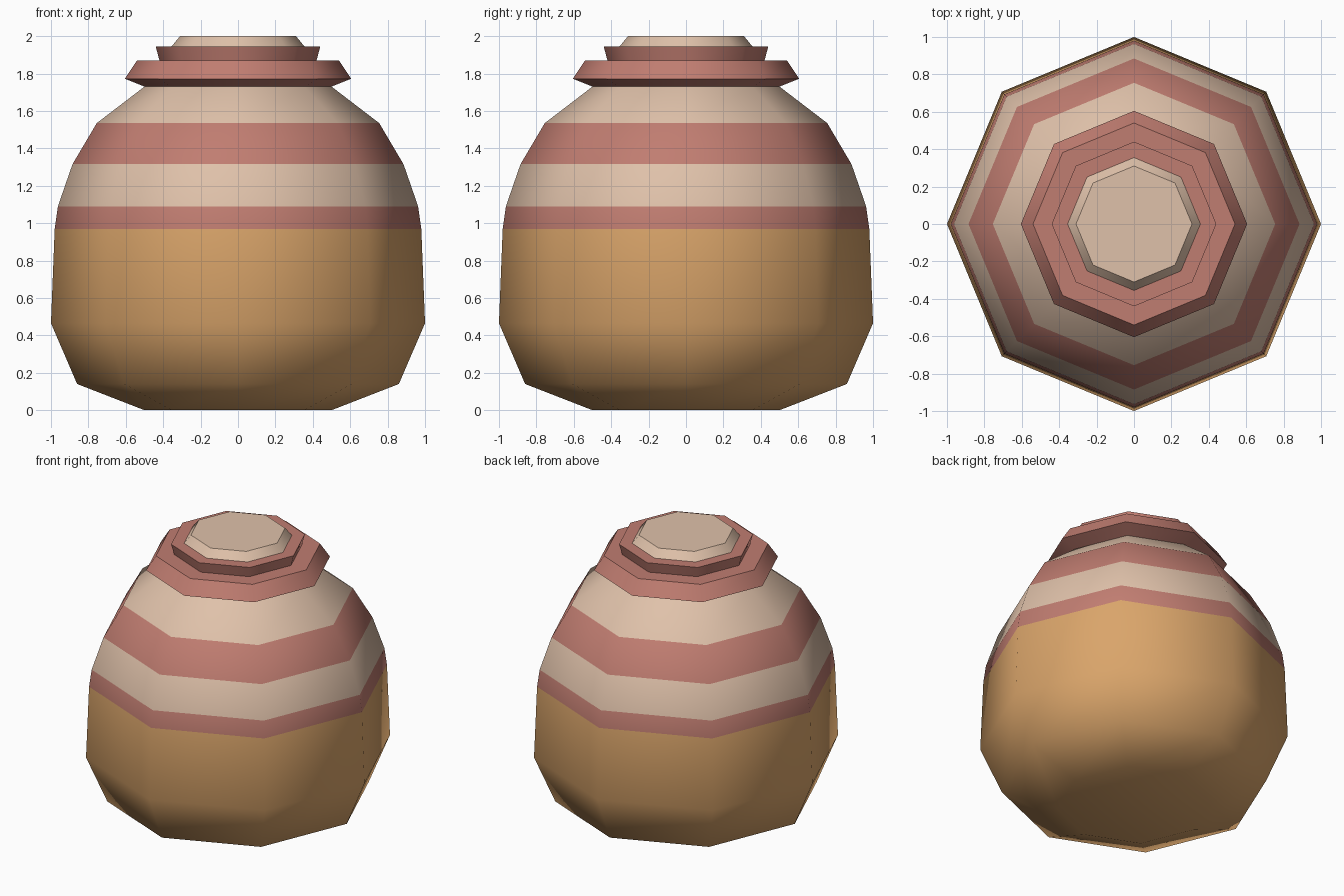
import bpy, bmesh, math

if "Cube" in bpy.data.objects:
    bpy.data.objects.remove(bpy.data.objects["Cube"])

SIDES = 8


def material(name, rgb):
    m = bpy.data.materials.new(name)
    m.diffuse_color = (*rgb, 1)
    m.use_nodes = True
    m.node_tree.nodes["Principled BSDF"].inputs["Base Color"].default_value = m.diffuse_color
    return m


ochre = material("ochre", (0.70, 0.375, 0.145))
pink = material("dusty pink", (0.53, 0.205, 0.165))
cream = material("cream", (0.74, 0.535, 0.40))


def lathe(name, profile, mats, bands, cap_bottom=False, cap_top=False, angle=60):
    """Spin a (radius, z) profile into an octagonal shell, one band index per step."""
    bm = bmesh.new()
    rings = [[bm.verts.new((r * math.cos(math.tau * i / SIDES),
                            r * math.sin(math.tau * i / SIDES), z))
              for i in range(SIDES)] for r, z in profile]
    for lo, hi, band in zip(rings, rings[1:], bands):
        for i in range(SIDES):
            j = (i + 1) % SIDES
            bm.faces.new((lo[i], lo[j], hi[j], hi[i])).material_index = band
    if cap_bottom:
        bm.faces.new(rings[0][::-1]).material_index = bands[0]
    if cap_top:
        bm.faces.new(rings[-1]).material_index = bands[-1]
    mesh = bpy.data.meshes.new(name)
    bm.to_mesh(mesh)
    bm.free()
    for m in mats:
        mesh.materials.append(m)
    ob = bpy.data.objects.new(name, mesh)
    bpy.context.collection.objects.link(ob)
    bpy.ops.object.select_all(action='DESELECT')
    ob.select_set(True)
    bpy.context.view_layer.objects.active = ob
    bpy.ops.object.shade_smooth_by_angle(angle=math.radians(angle))
    return ob


# Jar body: ochre base with pink and cream stripes above
lathe("jar_body",
      [(0.50, 0), (0.86, 0.14), (1.0, 0.465), (0.98, 0.97), (0.963, 1.09),
       (0.885, 1.315), (0.755, 1.535), (0.50, 1.73)],
      [ochre, pink, cream], [0, 0, 0, 1, 2, 1, 2], cap_bottom=True)

# Flared rim with undercut
lathe("jar_rim", [(0.50, 1.73), (0.605, 1.772), (0.54, 1.87), (0.42, 1.87)],
      [pink], [0, 0, 0], angle=50)

# Collar flaring slightly outward
lathe("jar_collar", [(0.42, 1.87), (0.44, 1.945), (0.355, 1.945)],
      [pink], [0, 0], angle=50)

# Bevelled stopper on top
lathe("stopper", [(0.355, 1.945), (0.31, 2.0)], [cream], [0],
      cap_top=True, angle=46)
